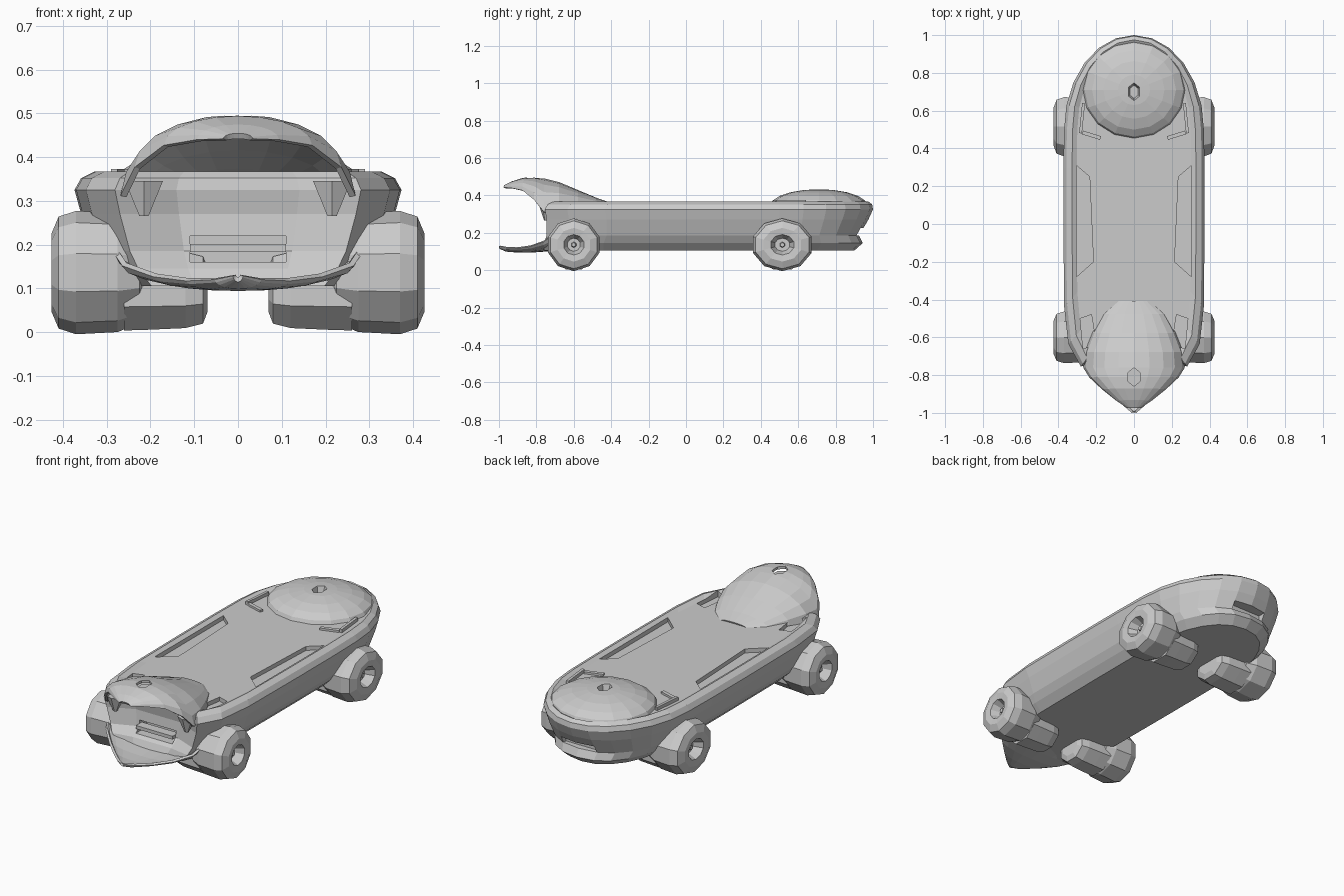
import bpy, bmesh, math
from mathutils import Matrix

if "Cube" in bpy.data.objects:
    bpy.data.objects.remove(bpy.data.objects["Cube"])


def finish(name, bm):
    bmesh.ops.remove_doubles(bm, verts=bm.verts, dist=0.0005)
    bmesh.ops.recalc_face_normals(bm, faces=bm.faces)
    me = bpy.data.meshes.new(name)
    bm.to_mesh(me)
    bm.free()
    ob = bpy.data.objects.new(name, me)
    bpy.context.collection.objects.link(ob)
    return ob


def loft(name, rings, closed=True, caps=True):
    bm = bmesh.new()
    vs = [[bm.verts.new(p) for p in r] for r in rings]
    n = len(rings[0])
    for a, b in zip(vs, vs[1:]):
        for i in range(n if closed else n - 1):
            j = (i + 1) % n
            bm.faces.new((a[i], a[j], b[j], b[i]))
    if caps:
        bm.faces.new(vs[0])
        bm.faces.new(vs[-1])
    return finish(name, bm)


def apply_mods(ob):
    bpy.context.view_layer.objects.active = ob
    for m in list(ob.modifiers):
        bpy.ops.object.modifier_apply(modifier=m.name)


def cut(ob, cutter):
    m = ob.modifiers.new("cut", 'BOOLEAN')
    m.operation = 'DIFFERENCE'
    m.solver = 'EXACT'
    m.object = cutter
    apply_mods(ob)
    bpy.data.objects.remove(cutter)


def box(name, size, loc, rz=0.0):
    bm = bmesh.new()
    M = (Matrix.Translation(loc) @ Matrix.Rotation(rz, 4, 'Z')
         @ Matrix.Diagonal((*size, 1)))
    bmesh.ops.create_cube(bm, size=1, matrix=M)
    return finish(name, bm)


def cone(name, r1, r2, depth, loc, sy=1.0, seg=6):
    bm = bmesh.new()
    M = Matrix.Translation(loc) @ Matrix.Diagonal((1, sy, 1, 1))
    bmesh.ops.create_cone(bm, cap_ends=True, segments=seg, radius1=r1,
                          radius2=r2, depth=depth, matrix=M)
    return finish(name, bm)


# Body: stacked plan outlines with a rounded tail (p sets how square) and scooped front
def outline(z, w, yb, yf, scoop, p):
    half = [(0.38 * w, yf + scoop), (0.76 * w, yf), (0.94 * w, yf + 0.12),
            (w, yf + 0.32), (1.01 * w, 0.0), (1.01 * w, 0.3)]
    for k in range(6):
        a = math.pi / 2 * k / 6
        half.append((w * math.cos(a) ** p, 0.5 + (yb - 0.5) * math.sin(a)))
    ring = half + [(0, yb)] + [(-x, y) for x, y in reversed(half)]
    return [(x, y, z) for x, y in ring]


layers = [(0.105, 0.26, 0.90, -0.76, 0.0, 0.9), (0.145, 0.30, 0.945, -0.76, 0.02, 0.85),
          (0.185, 0.325, 0.925, -0.745, 0.05, 0.85), (0.27, 0.355, 0.975, -0.745, 0.06, 0.95),
          (0.325, 0.37, 1.0, -0.755, 0.06, 1), (0.352, 0.355, 0.995, -0.74, 0.05, 1),
          (0.367, 0.325, 0.975, -0.71, 0.04, 1), (0.354, 0.30, 0.95, -0.68, 0.03, 1)]
body = loft("body", [outline(*l) for l in layers])

# Slots in the nose and tail, pockets along the deck and beside the hood
cut(body, box("nose_slot", (0.22, 0.10, 0.06), (0, -0.68, 0.19)))
cut(body, box("tail_slot", (0.20, 0.08, 0.04), (0, 0.93, 0.205)))
RAIL = [(0.305, -0.28), (0.305, 0.31), (0.235, 0.25), (0.215, -0.2)]
HOOD_SIDE = [(0.285, -0.50), (0.225, -0.48), (0.20, -0.64), (0.27, -0.66)]
for s in (1, -1):
    for plan in (RAIL, HOOD_SIDE):
        cut(body, loft("deck_pocket", [[(s * x, y, z) for x, y in plan]
                                       for z in (0.332, 0.42)]))

# Bar across the nose slot
box("mouth_bar", (0.22, 0.05, 0.018), (0, -0.695, 0.192))


# Arched shells: hood above the mouth and the lower lip
def arch(y, w, zs, zt, n=10):
    pts = []
    for i in range(n + 1):
        a = math.pi * i / n
        pts.append((w * math.cos(a), y, zs + (zt - zs) * math.sin(a)))
    return pts


def shell(name, stations, thick):
    ob = loft(name, [arch(*s) for s in stations], closed=False, caps=False)
    m = ob.modifiers.new("thick", 'SOLIDIFY')
    m.thickness = thick
    m.offset = 0
    apply_mods(ob)
    return ob


hood = shell("hood", [(-0.41, 0.08, 0.345, 0.356), (-0.48, 0.16, 0.34, 0.38),
                      (-0.58, 0.215, 0.335, 0.422), (-0.68, 0.255, 0.325, 0.464),
                      (-0.76, 0.262, 0.31, 0.484), (-0.81, 0.23, 0.375, 0.490),
                      (-0.87, 0.165, 0.425, 0.487), (-0.93, 0.09, 0.438, 0.468),
                      (-0.97, 0.03, 0.44, 0.448)], 0.014)
# Hole in the hood with a small cup below it
cut(hood, cone("hood_hole", 0.036, 0.036, 0.2, (0, -0.81, 0.5), 1.35))
cone("hood_hole_cup", 0.03, 0.04, 0.012, (0, -0.81, 0.462), 1.3)

shell("lower_lip", [(-0.70, 0.29, 0.20, 0.11), (-0.76, 0.26, 0.155, 0.105),
                    (-0.83, 0.19, 0.13, 0.10), (-0.90, 0.115, 0.12, 0.10),
                    (-0.96, 0.05, 0.122, 0.105), (-0.995, 0.008, 0.13, 0.12)], 0.012)

# Rear dome with its hole
bm = bmesh.new()
bmesh.ops.create_uvsphere(bm, u_segments=16, v_segments=10, radius=1,
                          matrix=Matrix.Translation((0, 0.71, 0.345))
                          @ Matrix.Diagonal((0.275, 0.26, 0.088, 1)))
dome = finish("rear_dome", bm)
cut(dome, cone("dome_hole", 0.025, 0.042, 0.06, (0, 0.70, 0.43), 1.4))

for s in (1, -1):
    # Fangs hanging from the hood's lower corners and ridges beside the dome
    cone("fang", 0.012, 0.05, 0.08, (s * 0.215, -0.75, 0.305), 0.7)
    box("dome_side_ridge", (0.015, 0.16, 0.025), (s * 0.275, 0.56, 0.36), s * 0.1)
    box("dome_front_ridge", (0.10, 0.02, 0.02), (s * 0.225, 0.47, 0.355), s * 0.3)

# Wheels: turned profiles about x, with dished hubs and inner drums
TYRE = [(0.20, 0.075), (0.225, 0.115), (0.275, 0.136), (0.37, 0.141), (0.41, 0.128),
        (0.426, 0.09), (0.422, 0.055), (0.375, 0.035)]
DRUM = [(0.07, 0.055), (0.08, 0.083), (0.12, 0.094), (0.20, 0.098), (0.26, 0.10)]


def turned(name, profile, s, cy, cz, sy, sides):
    rings = []
    for x, r in profile:
        rings.append([(s * x, cy + sy * r * math.cos(2 * math.pi * (k + 0.5) / sides),
                       cz + r * math.sin(2 * math.pi * (k + 0.5) / sides))
                      for k in range(sides)])
    return loft(name, rings)


for tag, cy, sy in (("front", -0.60, 1.02), ("rear", 0.515, 1.17)):
    for s, side in ((1, "right"), (-1, "left")):
        turned(f"{tag}_{side}_wheel", TYRE, s, cy, 0.136, sy, 10)
        turned(f"{tag}_{side}_inner_drum", DRUM, s, cy, 0.096, sy * 1.1, 8)
        # hub cap set in the dish
        turned(f"{tag}_{side}_hub", [(0.36, 0.018), (0.395, 0.012)], s, cy, 0.136, 1, 6)
